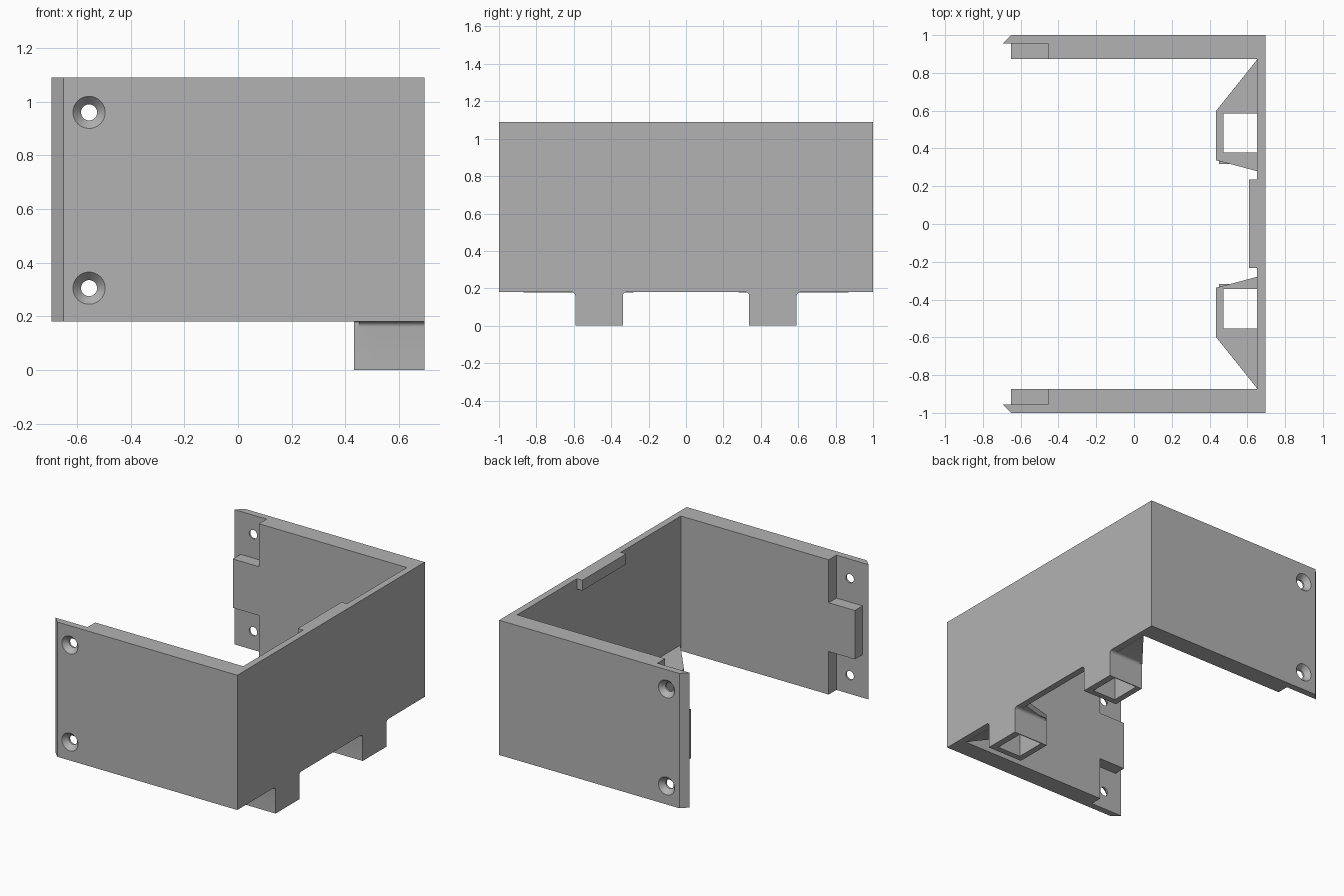
import bpy, bmesh, math
from mathutils import Vector

cube = bpy.data.objects.get("Cube")
if cube:
    bpy.data.objects.remove(cube, do_unlink=True)

grey = bpy.data.materials.new("plain grey")
grey.use_nodes = True
COLOUR = (0.45, 0.45, 0.45, 1)
grey.diffuse_color = COLOUR
grey.node_tree.nodes["Principled BSDF"].inputs["Base Color"].default_value = COLOUR

BOTTOM, TOP = 0.18, 1.09


def prism(name, base, offset):
    """Extrude a flat outline of 3D points along an offset."""
    bm = bmesh.new()
    face = bm.faces.new([bm.verts.new(p) for p in base])
    new = bmesh.ops.extrude_face_region(bm, geom=[face])["geom"]
    bmesh.ops.translate(bm, vec=Vector(offset),
                        verts=[v for v in new if isinstance(v, bmesh.types.BMVert)])
    bmesh.ops.recalc_face_normals(bm, faces=bm.faces)
    mesh = bpy.data.meshes.new(name)
    bm.to_mesh(mesh)
    bm.free()
    mesh.materials.append(grey)
    obj = bpy.data.objects.new(name, mesh)
    bpy.context.collection.objects.link(obj)
    return obj


def plan(name, outline, z0, z1):
    return prism(name, [(x, y, z0) for x, y in outline], (0, 0, z1 - z0))


def box(name, x0, x1, y0, y1, z0, z1):
    return plan(name, [(x0, y0), (x1, y0), (x1, y1), (x0, y1)], z0, z1)


def combine(obj, other, operation):
    """Apply a boolean and discard the second object."""
    mod = obj.modifiers.new("combine", "BOOLEAN")
    mod.operation, mod.object, mod.solver = operation, other, "EXACT"
    graph = bpy.context.evaluated_depsgraph_get()
    mesh = bpy.data.meshes.new_from_object(obj.evaluated_get(graph))
    obj.modifiers.clear()
    obj.data = mesh
    bpy.data.objects.remove(other, do_unlink=True)


def screw_cutter(x, z, side):
    """Countersink and through hole as one revolved solid."""
    bm = bmesh.new()
    rings = []
    for radius, y in ((0.06, 1.02), (0.06, 1.0), (0.03, 0.967), (0.03, 0.8)):
        rings.append([bm.verts.new((x + radius * math.cos(a), side * y, z + radius * math.sin(a)))
                      for a in (math.tau * i / 32 for i in range(32))])
    for a, b in zip(rings, rings[1:]):
        for i in range(32):
            j = (i + 1) % 32
            bm.faces.new((a[i], a[j], b[j], b[i]))
    bm.faces.new(rings[0])
    bm.faces.new(rings[-1])
    bmesh.ops.recalc_face_normals(bm, faces=bm.faces)
    mesh = bpy.data.meshes.new("screw_cutter")
    bm.to_mesh(mesh)
    bm.free()
    mesh.materials.append(grey)
    obj = bpy.data.objects.new("screw_cutter", mesh)
    bpy.context.collection.objects.link(obj)
    obj.hide_render = True
    return obj


# U-shaped shell with thin bevelled arm ends
half = [(0.695, 1), (-0.65, 1), (-0.695, 0.955), (-0.455, 0.955), (-0.455, 0.873), (0.65, 0.873)]
shell = plan("shell", half + [(x, -y) for x, y in reversed(half)], BOTTOM, TOP)

# Tongues at mid height on the arm ends, and the screw holes
for side in (1, -1):
    y0, y1 = sorted((side * 0.873, side * 0.97))
    combine(shell, box("tongue", -0.65, -0.44, y0, y1, 0.47, 0.80), "UNION")
    for z in (0.305, 0.96):
        combine(shell, screw_cutter(-0.555, z, side), "DIFFERENCE")

# Lip along the top of the main wall
combine(shell, box("lip", 0.61, 0.67, -0.232, 0.235, 1.02, TOP), "UNION")


def foot_profile(y0, y1, r):
    """Foot outline in y and z, flaring into the wall with round fillets."""
    left, right = [], []
    for i in range(7):
        a = math.pi / 2 * i / 6
        dy, z = r * (1 - math.cos(a)), BOTTOM - r + r * math.sin(a)
        left.append((y0 - dy, z))
        right.append((y1 + dy, z))
    return [(y0, 0)] + left + right[::-1] + [(y1, 0)]


# Hollow feet with gusset plates under the main wall
for side, label in ((1, "back"), (-1, "front")):
    y0, y1 = sorted((side * 0.338, side * 0.592))
    foot = prism(label + "_foot", [(0.45, y, z) for y, z in foot_profile(y0, y1, 0.02)],
                 (0.245, 0, 0))
    combine(foot, box("foot_face", 0.433, 0.5, y0, y1, 0, BOTTOM), "UNION")
    gusset = [(0.65, 0.28), (0.433, 0.338), (0.433, 0.597), (0.65, 0.868)]
    combine(foot, plan("gusset", [(x, side * y) for x, y in gusset], BOTTOM - 0.001, 0.22), "UNION")
    socket = box("socket_cutter", 0.475, 0.65, y0 + 0.04, y1 - 0.006, -0.1, 0.4)
    combine(foot, socket, "DIFFERENCE")

# Crisp edges with smooth fillets and holes
bpy.ops.object.select_all(action="DESELECT")
for obj in bpy.context.collection.objects:
    if obj.type == "MESH" and obj.data.materials and obj.data.materials[0] == grey:
        obj.select_set(True)
        bpy.context.view_layer.objects.active = obj
bpy.ops.object.shade_smooth_by_angle(angle=math.radians(25))
